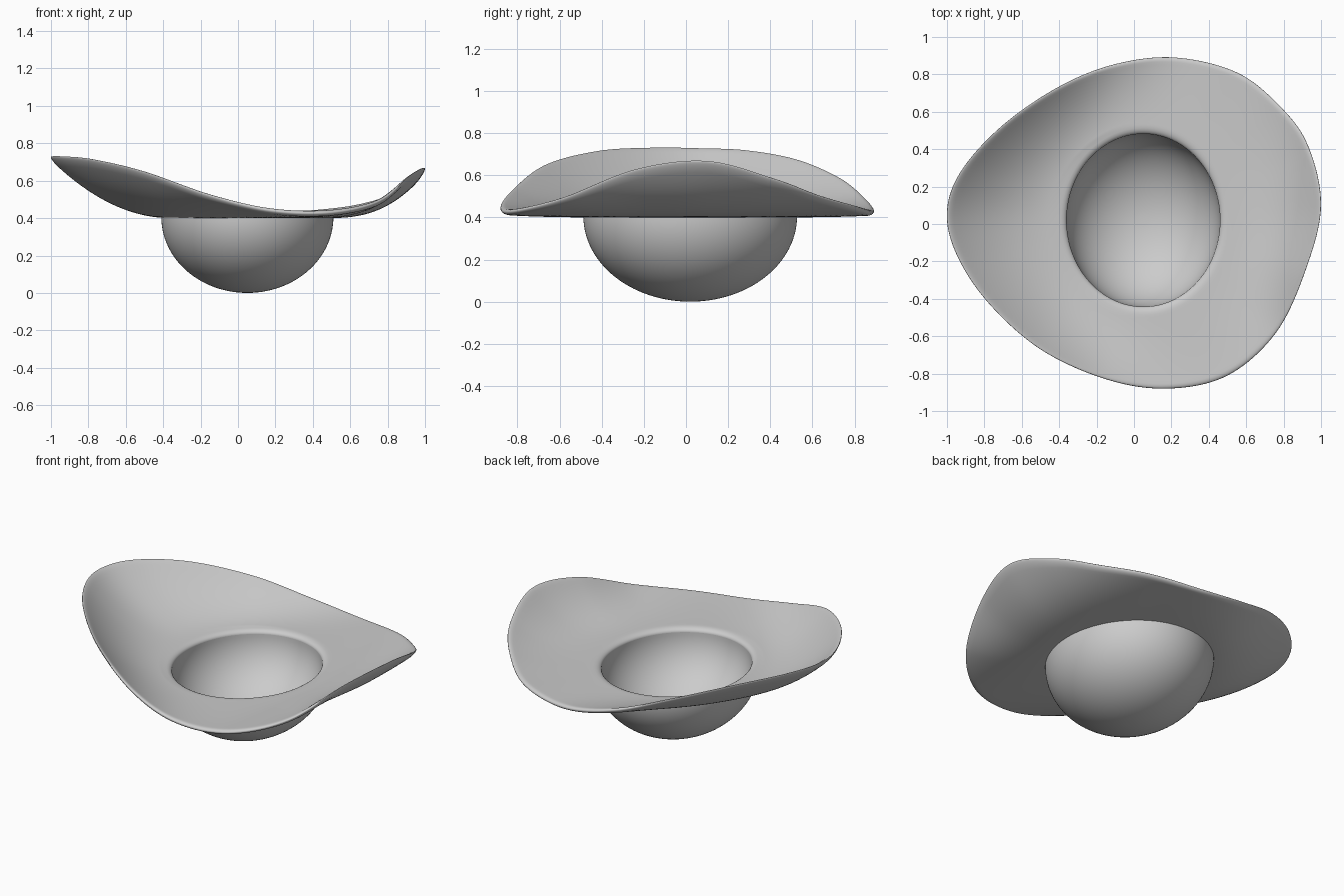
import bpy, math

if "Cube" in bpy.data.objects:
    bpy.data.objects.remove(bpy.data.objects["Cube"])

# Shared dimensions
CX, CY = 0.05, 0.02            # centre of the opening
IN_X, IN_Y = 0.41, 0.462       # inner opening radii
OUT_X, OUT_Y = 0.46, 0.507     # outer bowl radii
FLAT_Z, HALF = 0.415, 0.015    # mid height and half thickness of the brim
STEPS = 10

# Outer edge of the brim, counter-clockwise: x, y, top height
RIM = [(1.0, .1, .675), (.93, .42, .59), (.78, .63, .51), (.55, .81, .455),
       (.22, .89, .435), (-.1, .855, .49), (-.4, .735, .59), (-.7, .53, .68),
       (-.92, .29, .725), (-1.0, .07, .735), (-.95, -.16, .738), (-.78, -.42, .722),
       (-.5, -.67, .655), (-.15, -.83, .53), (.18, -.88, .45), (.5, -.81, .44),
       (.76, -.58, .50), (.92, -.24, .635)]

grey = bpy.data.materials.new("warm_grey")
grey.diffuse_color = (0.6, 0.6, 0.6, 1)
grey.use_nodes = True
grey.node_tree.nodes["Principled BSDF"].inputs["Base Color"].default_value = grey.diffuse_color


def closed_spline(pts, steps):
    """Closed smooth curve through the points."""
    out, n = [], len(pts)
    for i in range(n):
        a, b, c, d = (pts[(i + k) % n] for k in (-1, 0, 1, 2))
        for s in range(steps):
            t = s / steps
            out.append(tuple(
                0.5 * (2 * q + (r - p) * t + (2 * p - 5 * q + 4 * r - w) * t * t
                       + (3 * q - p - 3 * r + w) * t ** 3)
                for p, q, r, w in zip(a, b, c, d)))
    return out


def loft(name, rings, wrap=False, caps=False):
    """Skin a stack of equal rings into one smooth object."""
    n = len(rings[0])
    verts = [v for ring in rings for v in ring]
    faces = []
    for r in range(len(rings) - (0 if wrap else 1)):
        a, b = r * n, ((r + 1) % len(rings)) * n
        for i in range(n):
            j = (i + 1) % n
            faces.append((a + i, b + i, b + j, a + j))
    if caps:
        faces.append(tuple(range(n)))
        faces.append(tuple(reversed(range(len(verts) - n, len(verts)))))
    mesh = bpy.data.meshes.new(name)
    mesh.from_pydata(verts, [], faces)
    mesh.materials.append(grey)
    ob = bpy.data.objects.new(name, mesh)
    bpy.context.collection.objects.link(ob)
    bpy.context.view_layer.objects.active = ob
    ob.select_set(True)
    bpy.ops.object.mode_set(mode='EDIT')
    bpy.ops.mesh.select_all(action='SELECT')
    bpy.ops.mesh.normals_make_consistent(inside=False)
    bpy.ops.object.mode_set(mode='OBJECT')
    bpy.ops.object.shade_smooth_by_angle(angle=math.radians(50))
    ob.select_set(False)
    return ob


edge = closed_spline(RIM, STEPS)
angles = [math.atan2((y - CY) / IN_Y, (x - CX) / IN_X) for x, y, z in edge]


def oval(rx, ry, z):
    return [(CX + rx * math.cos(a), CY + ry * math.sin(a), z) for a in angles]


def brim_ring(t, offset):
    """Ring at fraction t from opening to outer edge, offset from mid surface."""
    ring = []
    for a, (x, y, z) in zip(angles, edge):
        hx, hy = CX + IN_X * math.cos(a), CY + IN_Y * math.sin(a)
        power = 2.4 + 0.4 * math.cos(a)
        lift = (z - 0.01 - FLAT_Z) * t ** power
        ring.append((hx + (x - hx) * t, hy + (y - hy) * t, FLAT_Z + lift + offset))
    return ring


# Brim: rounded opening, top surface, rounded outer edge, underside
rings = []
for k in range(6):
    f = math.pi / 2 * k / 5
    rings.append(oval(IN_X + 0.045 * (1 - math.cos(f)),
                      IN_Y + 0.045 * (1 - math.cos(f)),
                      FLAT_Z + HALF - 0.025 * (1 - math.sin(f))))
ROUND = 0.06
for k in range(24):
    t = 0.13 + (1 - ROUND - 0.13) * k / 23
    rings.append(brim_ring(t, HALF))
for k in range(1, 12):
    f = math.pi * k / 12
    rings.append(brim_ring(1 - ROUND * (1 - math.sin(f)), HALF * math.cos(f)))
for k in range(24):
    t = 1 - ROUND - (1 - ROUND - 0.06) * k / 23
    rings.append(brim_ring(t, -HALF))
rings.append(oval(IN_X, IN_Y, FLAT_Z - HALF))
loft("brim", rings, wrap=True)

# Bowl: inner half ellipsoid, joined at the lip to the outer one
TOP = 0.405
rings = []
for k in range(1, 29):
    f = math.pi / 2 * k / 28
    rings.append(oval(IN_X * math.sin(f), IN_Y * math.sin(f),
                      TOP - (TOP - 0.045) * math.cos(f)))
for k in range(28, 0, -1):
    f = math.pi / 2 * k / 28
    rings.append(oval(OUT_X * math.sin(f), OUT_Y * math.sin(f),
                      TOP - TOP * math.cos(f)))
loft("bowl", rings, caps=True)
